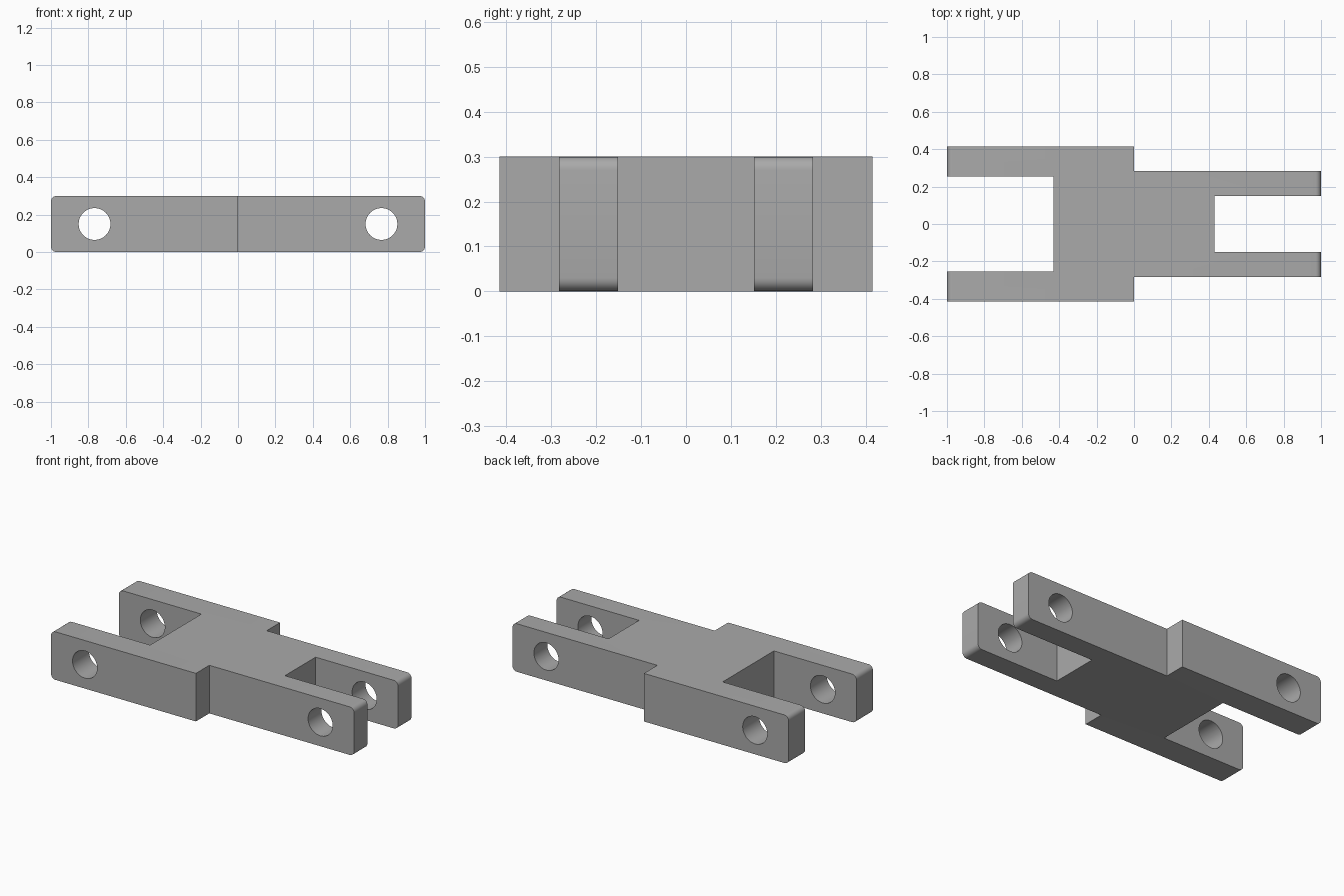
import bpy, bmesh, math

# Remove the default cube
cube = bpy.data.objects.get("Cube")
if cube:
    bpy.data.objects.remove(cube, do_unlink=True)

HEIGHT = 0.30
STEP = 0.43      # inner end of each fork slot
PIN_X = 0.767    # pin hole position
PIN_R = 0.085

# Plain grey metal
grey = bpy.data.materials.new("grey_metal")
grey.use_nodes = True
colour = (0.40, 0.40, 0.40, 1)
grey.diffuse_color = colour
grey.node_tree.nodes["Principled BSDF"].inputs["Base Color"].default_value = colour

# Link plan: wide fork at -x, narrow fork at +x, mirrored across y
wide_out, wide_in, thin_out, thin_in = 0.415, 0.253, 0.283, 0.151
half = [(-STEP, wide_in), (-1, wide_in), (-1, wide_out), (0, wide_out),
        (0, thin_out), (1, thin_out), (1, thin_in), (STEP, thin_in)]
outline = half + [(x, -y) for x, y in reversed(half)]

bm = bmesh.new()
base = bm.faces.new([bm.verts.new((x, y, 0)) for x, y in outline])
top = bmesh.ops.extrude_face_region(bm, geom=[base])["geom"]
bmesh.ops.translate(bm, vec=(0, 0, HEIGHT),
                    verts=[v for v in top if isinstance(v, bmesh.types.BMVert)])
bmesh.ops.recalc_face_normals(bm, faces=bm.faces)

# Round the upper and lower edges of the fork tips
tips = [e for e in bm.edges
        if all(abs(v.co.x) > 0.99 for v in e.verts)
        and abs(e.verts[0].co.z - e.verts[1].co.z) < 0.01]
bmesh.ops.bevel(bm, geom=tips, offset=0.03, segments=6, profile=0.5, affect='EDGES')

mesh = bpy.data.meshes.new("fork_link")
bm.to_mesh(mesh)
bm.free()
mesh.materials.append(grey)
link = bpy.data.objects.new("fork_link", mesh)
bpy.context.collection.objects.link(link)

# Drill a pin hole through each fork
for name, x in (("wide_pin_cutter", -PIN_X), ("narrow_pin_cutter", PIN_X)):
    bpy.ops.mesh.primitive_cylinder_add(vertices=48, radius=PIN_R, depth=1.2,
                                        location=(x, 0, HEIGHT / 2),
                                        rotation=(math.pi / 2, 0, 0))
    cutter = bpy.context.object
    cutter.name = name
    cutter.data.materials.append(grey)
    cutter.hide_render = True
    cut = link.modifiers.new(name, 'BOOLEAN')
    cut.operation = 'DIFFERENCE'
    cut.solver = 'EXACT'
    cut.object = cutter
    bpy.ops.object.select_all(action='DESELECT')
    link.select_set(True)
    bpy.context.view_layer.objects.active = link
    bpy.ops.object.modifier_apply(modifier=name)
    bpy.data.objects.remove(cutter, do_unlink=True)

bpy.ops.object.shade_smooth_by_angle(angle=math.radians(30))
